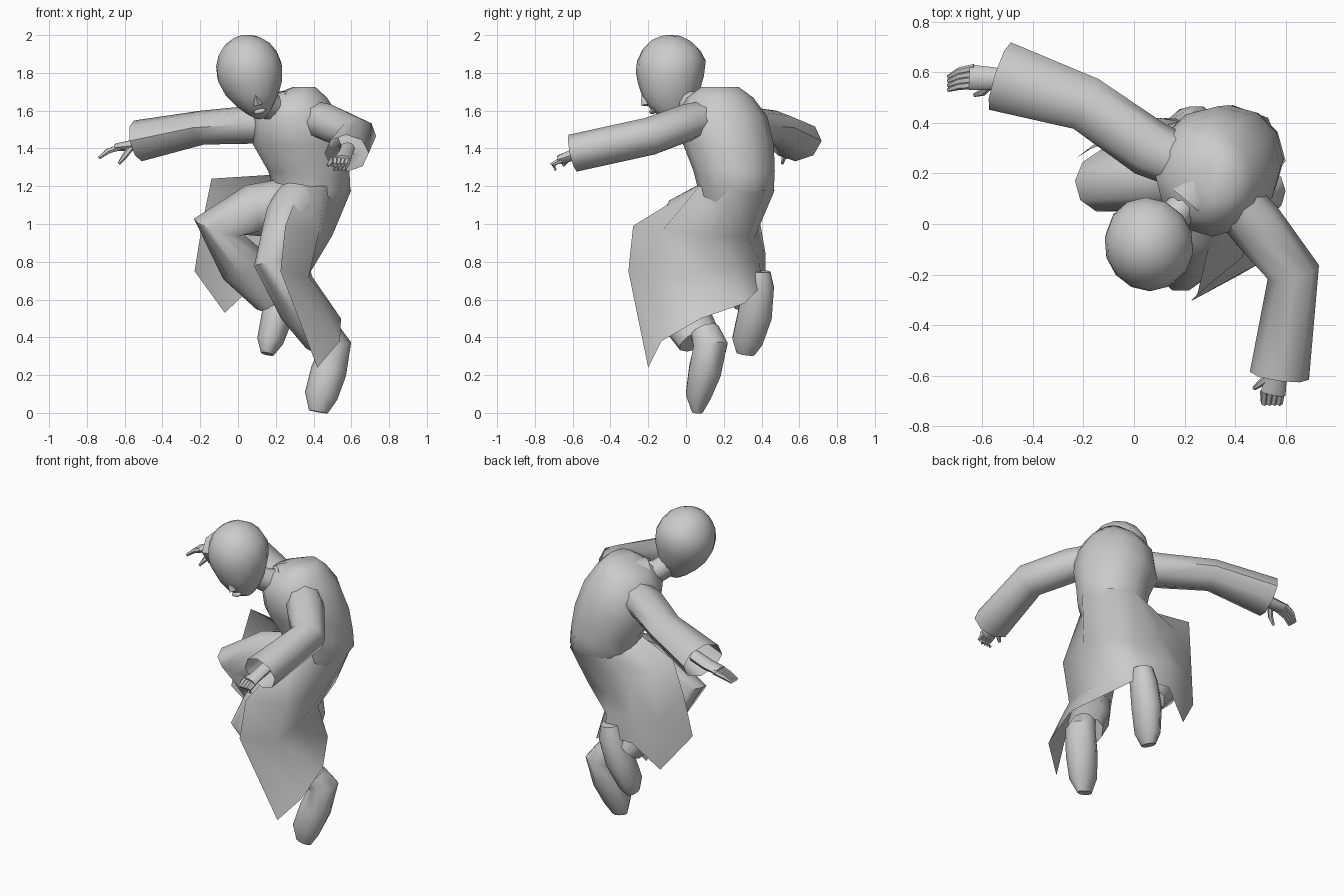
import bpy, bmesh, math
from mathutils import Vector, Matrix

X, Y, Z = Vector((1, 0, 0)), Vector((0, 1, 0)), Vector((0, 0, 1))


def finish(name, bm, angle=50):
    bmesh.ops.recalc_face_normals(bm, faces=bm.faces)
    me = bpy.data.meshes.new(name)
    bm.to_mesh(me)
    bm.free()
    ob = bpy.data.objects.new(name, me)
    bpy.context.collection.objects.link(ob)
    bpy.ops.object.select_all(action='DESELECT')
    ob.select_set(True)
    bpy.context.view_layer.objects.active = ob
    bpy.ops.object.shade_smooth_by_angle(angle=math.radians(angle))
    return ob


def skin(bm, rows, closed):
    n = len(rows[0])
    for r0, r1 in zip(rows, rows[1:]):
        for i in range(n if closed else n - 1):
            j = (i + 1) % n
            bm.faces.new((r0[i], r0[j], r1[j], r1[i]))


def tube(name, rings, ref=Z, n=10, flat=False, caps=(True, True)):
    """Loft elliptical rings (x, y, z, half width, half depth along ref)."""
    bm = bmesh.new()
    pts = [Vector(r[:3]) for r in rings]
    rows = []
    for k, r in enumerate(rings):
        if flat:
            side, up = X, Y
        else:
            t = Vector()
            if k > 0:
                t += (pts[k] - pts[k - 1]).normalized()
            if k < len(pts) - 1:
                t += (pts[k + 1] - pts[k]).normalized()
            t.normalize()
            up = (ref - t * ref.dot(t)).normalized()
            side = t.cross(up)
        rows.append([bm.verts.new(pts[k] + side * r[3] * math.cos(a) + up * r[4] * math.sin(a))
                     for a in (2 * math.pi * i / n for i in range(n))])
    skin(bm, rows, True)
    if caps[0]:
        bm.faces.new(rows[0])
    if caps[1]:
        bm.faces.new(rows[-1])
    return finish(name, bm)


# Head: tapered sphere, bowed forward and leaning sideways
bm = bmesh.new()
bmesh.ops.create_uvsphere(bm, u_segments=14, v_segments=10, radius=1)
for v in bm.verts:
    x, y, z = v.co
    low = max(0, -z)
    fx = 1 - 0.42 * low ** 1.5
    back = 1 - 0.25 * low if y > 0 else 1 - 0.05 * low
    v.co = (x * 0.178 * fx, y * 0.19 * back - 0.045 * low, z * (0.2 if z > 0 else 0.25))
tilt = Matrix.Translation((0.062, -0.075, 1.805)) @ Matrix.Rotation(-0.25, 4, 'Y') @ Matrix.Rotation(0.33, 4, 'X')
bmesh.ops.transform(bm, matrix=tilt, verts=bm.verts)
finish("head", bm)

# Nose and lips
bm = bmesh.new()
nose = [bm.verts.new(tilt @ Vector(p)) for p in
        ((0, -0.185, -0.05), (-0.025, -0.18, -0.13), (0.025, -0.18, -0.13), (0, -0.215, -0.12), (0, -0.15, -0.1))]
for f in ((0, 1, 3), (0, 3, 2), (1, 2, 3), (0, 4, 1), (0, 2, 4), (1, 4, 2)):
    bm.faces.new([nose[i] for i in f])
finish("nose", bm)
bm = bmesh.new()
bmesh.ops.create_uvsphere(bm, u_segments=8, v_segments=5, radius=1,
                          matrix=tilt @ Matrix.Translation((0, -0.165, -0.17)) @ Matrix.Diagonal((0.035, 0.02, 0.014, 1)))
finish("lips", bm)

# Neck and collar
tube("neck", [(0.25, 0.13, 1.6, 0.07, 0.07), (0.17, 0.04, 1.62, 0.065, 0.07), (0.1, -0.03, 1.68, 0.065, 0.07)])
tube("collar", [(0.28, 0.16, 1.61, 0.13, 0.1), (0.21, 0.08, 1.62, 0.095, 0.085)], caps=(False, False))

# Coat body, hunched back
tube("coat_body", [
    (0.35, 0.18, 1.725, 0.06, 0.1), (0.31, 0.18, 1.67, 0.16, 0.175), (0.31, 0.19, 1.57, 0.225, 0.24),
    (0.33, 0.225, 1.42, 0.25, 0.24), (0.375, 0.255, 1.28, 0.215, 0.215), (0.39, 0.265, 1.18, 0.205, 0.2),
    (0.35, 0.22, 1.05, 0.15, 0.14)], n=12, flat=True)

# Coat skirt: columns run from the front edge by the straight leg, round the back, to the raised leg
columns = [
    ((0.33, 0.06, 1.2), (0.25, -0.28, 0.99), (0.225, -0.305, 0.75), (0.42, -0.2, 0.24)),
    ((0.46, 0.07, 1.2), (0.43, -0.13, 0.96), (0.375, -0.14, 0.72), (0.54, -0.13, 0.38)),
    ((0.60, 0.25, 1.18), (0.50, 0.14, 0.94), (0.38, 0.08, 0.74), (0.545, 0.08, 0.5)),
    ((0.53, 0.42, 1.18), (0.46, 0.33, 0.93), (0.38, 0.27, 0.78), (0.42, 0.31, 0.58)),
    ((0.39, 0.47, 1.18), (0.30, 0.36, 0.92), (0.29, 0.39, 0.80), (0.30, 0.40, 0.67)),
    ((0.25, 0.42, 1.18), (0.12, 0.39, 1.02), (0.09, 0.42, 0.85), (0.09, 0.42, 0.68)),
    ((0.18, 0.3, 1.22), (0.0, 0.36, 1.13), (-0.07, 0.38, 0.85), (-0.07, 0.36, 0.53)),
    ((0.17, 0.2, 1.26), (-0.14, 0.33, 1.24), (-0.19, 0.29, 1.0), (-0.23, 0.26, 0.75))]
bm = bmesh.new()
skin(bm, [[bm.verts.new(p) for p in col] for col in columns], False)
finish("coat_skirt", bm, 60)

# Sleeves, flared and open at the cuff
tube("sleeve_outstretched", [
    (0.24, 0.22, 1.53, 0.1, 0.1), (0.06, 0.3, 1.525, 0.115, 0.1), (-0.19, 0.475, 1.51, 0.11, 0.09),
    (-0.53, 0.585, 1.44, 0.14, 0.11)], n=8, caps=(True, False))
tube("sleeve_bent", [
    (0.36, 0.14, 1.56, 0.1, 0.1), (0.48, 0.0, 1.535, 0.11, 0.1), (0.63, -0.19, 1.465, 0.105, 0.1),
    (0.575, -0.6, 1.375, 0.118, 0.1)], n=8, caps=(True, False))


# Hands: palm, fingers and thumb
def hand(prefix, palm, fingers):
    tube(prefix + "_palm", palm, n=8)
    for i, path in enumerate(fingers):
        tube(f"{prefix}_finger_{i + 1}", [(*p, r, r) for p, r in zip(path, (0.017, 0.015, 0.008))], n=6)


hand("open_hand",
     [(-0.45, 0.56, 1.44, 0.04, 0.035), (-0.56, 0.575, 1.415, 0.045, 0.03), (-0.65, 0.58, 1.405, 0.05, 0.02)],
     [[(-0.63, 0.55 + 0.022 * i, 1.405), (-0.69, 0.545 + 0.02 * i, 1.385), (-0.735, 0.53 + 0.017 * i, 1.35)]
      for i in range(4)] + [[(-0.57, 0.55, 1.4), (-0.6, 0.52, 1.36), (-0.63, 0.51, 1.32)]])
hand("curled_hand",
     [(0.58, -0.5, 1.4, 0.04, 0.035), (0.565, -0.6, 1.365, 0.04, 0.03), (0.55, -0.67, 1.34, 0.05, 0.025)],
     [[(0.515 + 0.022 * i, -0.66, 1.34), (0.515 + 0.02 * i, -0.705, 1.315), (0.51 + 0.02 * i, -0.69, 1.285)]
      for i in range(4)] + [[(0.54, -0.6, 1.36), (0.5, -0.63, 1.34), (0.475, -0.65, 1.31)]])

# Trouser legs
tube("lower_leg_trouser", [
    (0.35, 0.2, 1.13, 0.15, 0.13), (0.265, 0.0, 1.03, 0.125, 0.13), (0.185, -0.15, 0.79, 0.1, 0.12),
    (0.32, -0.03, 0.55, 0.105, 0.14), (0.43, 0.07, 0.39, 0.085, 0.12)], ref=Y)
tube("raised_leg_trouser", [
    (0.3, 0.22, 1.1, 0.15, 0.13), (0.08, 0.18, 1.07, 0.14, 0.13), (-0.1, 0.17, 0.985, 0.14, 0.13),
    (0.03, 0.25, 0.78, 0.13, 0.12), (0.16, 0.34, 0.59, 0.075, 0.09)], ref=Y)

# Shoes with toes pointing down
tube("lower_shoe", [
    (0.47, 0.1, 0.43, 0.07, 0.08), (0.515, 0.13, 0.36, 0.085, 0.095), (0.48, 0.1, 0.22, 0.095, 0.09),
    (0.44, 0.065, 0.09, 0.088, 0.07), (0.425, 0.06, 0.005, 0.05, 0.03)], ref=Y)
tube("raised_shoe", [
    (0.26, 0.39, 0.75, 0.06, 0.06), (0.25, 0.385, 0.67, 0.08, 0.085), (0.21, 0.365, 0.52, 0.085, 0.095),
    (0.17, 0.325, 0.38, 0.07, 0.085), (0.155, 0.315, 0.312, 0.035, 0.05)], ref=Y)
